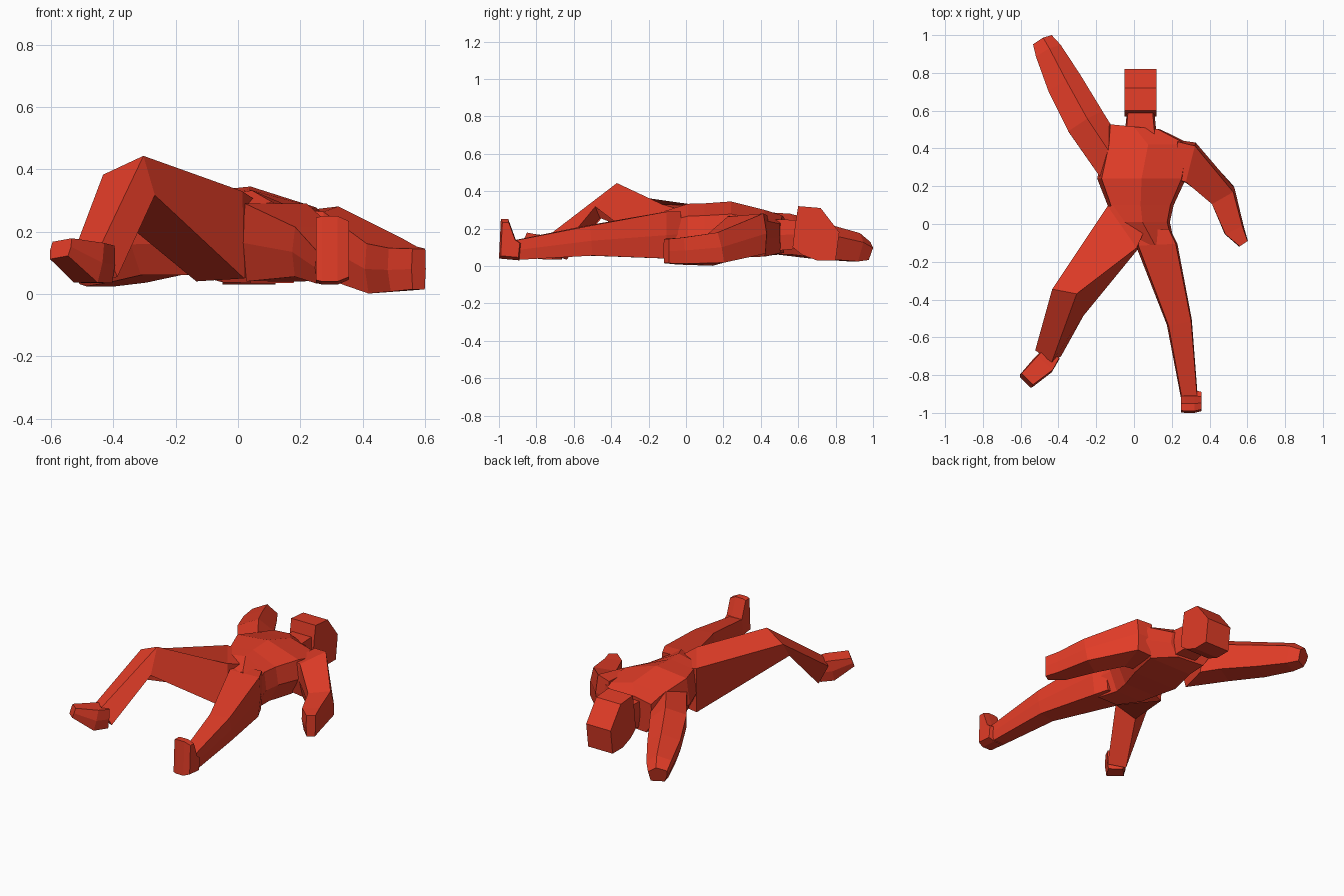
import bpy, bmesh
from math import sin, cos, radians
from mathutils import Vector

if "Cube" in bpy.data.objects:
    bpy.data.objects.remove(bpy.data.objects["Cube"])

red = bpy.data.materials.new("red")
red.diffuse_color = (0.75, 0.045, 0.02, 1)
red.use_nodes = True
red.node_tree.nodes["Principled BSDF"].inputs["Base Color"].default_value = red.diffuse_color

# Cross-sections as (side, up) fractions of the half width and half height
QUAD = [(-1, 1), (1, 1), (1, -1), (-1, -1)]
LIMB = [(-.92, 1), (.88, 1), (1, 0), (.85, -1), (-.85, -1), (-1, 0)]
RIDGE = [(-1, .6), (.15, 1), (1, .35), (.75, -1), (-.7, -1), (-1, -.1)]
CHEST = [(-.9, .85), (0, 1), (.9, .55), (1, -.2), (.65, -1), (-.65, -1), (-1, -.2)]


def finish(name, bm):
    bmesh.ops.recalc_face_normals(bm, faces=bm.faces)
    me = bpy.data.meshes.new(name)
    bm.to_mesh(me)
    bm.free()
    me.materials.append(red)
    ob = bpy.data.objects.new(name, me)
    bpy.context.collection.objects.link(ob)
    return ob


def skin(name, rings):
    """Closed mesh through rings of equal point count."""
    bm = bmesh.new()
    loops = [[bm.verts.new(p) for p in r] for r in rings]
    n = len(loops[0])
    for a, b in zip(loops, loops[1:]):
        for i in range(n):
            j = (i + 1) % n
            bm.faces.new((a[i], a[j], b[j], b[i]))
    bm.faces.new(loops[0])
    bm.faces.new(loops[-1])
    return finish(name, bm)


def loft(name, section, stations):
    """Station: x, y, z, width, height, roll in degrees, optional direction."""
    pts = [Vector(s[:3]) for s in stations]
    rings = []
    for i, s in enumerate(stations):
        if len(s) > 6:
            t = Vector(s[6]).normalized()
        else:
            t = Vector()
            if i > 0:
                t += (pts[i] - pts[i - 1]).normalized()
            if i < len(pts) - 1:
                t += (pts[i + 1] - pts[i]).normalized()
            t.normalize()
        side = t.cross(Vector((0, 0, 1))).normalized()
        up = side.cross(t)
        r = radians(s[5])
        u, v = side * cos(r) - up * sin(r), up * cos(r) + side * sin(r)
        rings.append([pts[i] + u * a * s[3] / 2 + v * b * s[4] / 2 for a, b in section])
    return skin(name, rings)


def prism(name, profile, layers):
    """Side profile in y, z repeated at layers (x, scale) about its centre."""
    cy = sum(p[0] for p in profile) / len(profile)
    cz = sum(p[1] for p in profile) / len(profile)
    return skin(name, [[(x, cy + (y - cy) * k, cz + (z - cz) * k) for y, z in profile]
                       for x, k in layers])


Y = (0, 1, 0)
# Torso
loft("torso", CHEST, [
    (.11, -.11, .165, .21, .26, 0, Y),
    (.045, .01, .185, .29, .295, 0, Y),
    (.035, .10, .19, .35, .29, 0, Y),
    (.04, .24, .195, .47, .30, 0, Y),
    (.075, .42, .175, .46, .25, 0, Y),
    (.00, .515, .17, .28, .20, 0, (.1, 1, 0))])

# Neck and head
loft("neck", LIMB, [(.035, .47, .165, .17, .17, 0), (.035, .62, .17, .14, .15, 0)])
prism("head", [(.60, .32), (.72, .31), (.82, .18), (.80, .03), (.70, .03),
               (.62, .06), (.57, .10), (.585, .23)],
      [(-.05, 1), (.12, 1)])

# Arm raised past the head
loft("raised_arm", RIDGE, [
    (-.14, .37, .175, .27, .23, 0, (-1, .25, 0)),
    (-.255, .54, .17, .21, .22, 0),
    (-.365, .74, .13, .19, .19, 0),
    (-.45, .91, .10, .145, .155, 0),
    (-.482, .97, .08, .11, .10, 0)])

# Arm lying beside the body
loft("lowered_arm", LIMB, [
    (.22, .335, .165, .22, .21, 0, (1, -.1, 0)),
    (.30, .325, .165, .22, .215, 5, (1, -.25, 0)),
    (.47, .155, .09, .145, .165, 8),
    (.53, -.03, .08, .11, .14, 3),
    (.58, -.105, .08, .055, .13, 0)])

# Bent leg with raised knee
loft("bent_leg", QUAD, [
    (.0, .03, .185, .18, .24, 0, (-.82, -.57, 0)),
    (-.06, -.02, .185, .27, .28, 2, (-.82, -.57, 0)),
    (-.35, -.415, .35, .145, .175, 30, (-.36, -.66, .5)),
    (-.455, -.685, .10, .11, .125, 12, (-.45, -.75, -.4))])
loft("bent_leg_foot", LIMB, [
    (-.435, -.685, .095, .10, .12, 0),
    (-.48, -.745, .10, .12, .13, 0),
    (-.57, -.83, .145, .095, .06, 8)])

# Straight leg with upright foot
loft("straight_leg", LIMB, [
    (.11, -.03, .17, .16, .24, 0, (.05, -1, 0)),
    (.12, -.11, .165, .22, .25, 0, (.05, -1, 0)),
    (.24, -.52, .135, .135, .16, 0),
    (.292, -.91, .085, .09, .105, 0)])
prism("straight_leg_foot", [(-1.0, .04), (-.99, .25), (-.95, .25), (-.91, .14),
                            (-.88, .12), (-.89, .03)],
      [(.25, .95), (.27, 1.0), (.32, 1.0), (.357, .85)])
